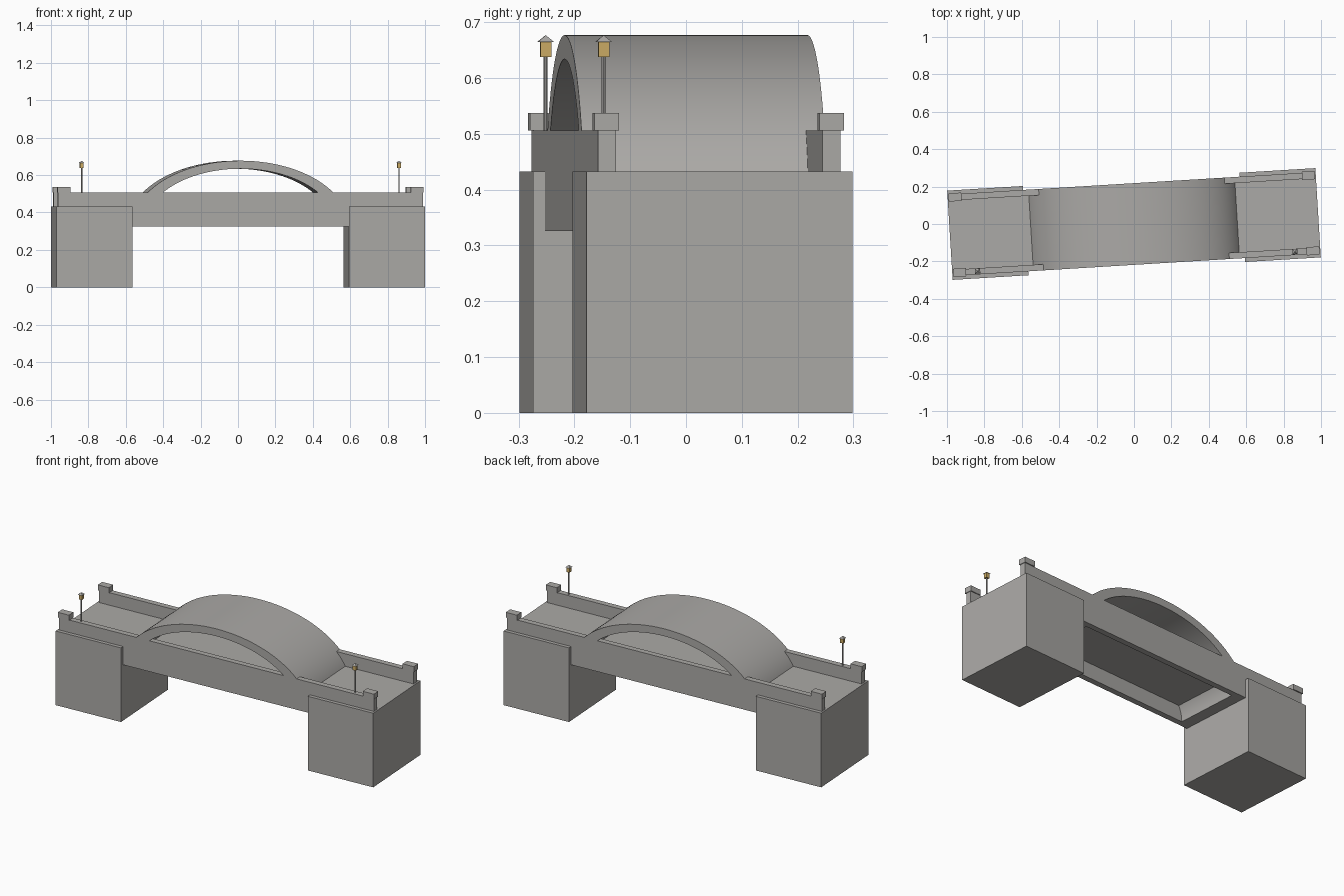
import bpy, bmesh, math
from mathutils import Matrix

cube = bpy.data.objects.get("Cube")
if cube:
    bpy.data.objects.remove(cube, do_unlink=True)

TURN = Matrix.Rotation(math.radians(3.5), 4, 'Z')   # whole bridge sits slightly turned

# Main sizes
HALF_LEN, HALF_WID = 0.986, 0.239
INNER = 0.58                      # inner face of the abutments
DECK, RAIL, UNDER = 0.433, 0.506, 0.326
SIDE, THICK = 0.218, 0.033        # outer face and thickness of the side walls


def material(name, rgb):
    mat = bpy.data.materials.new(name)
    mat.use_nodes = True
    mat.diffuse_color = (*rgb, 1)
    mat.node_tree.nodes["Principled BSDF"].inputs["Base Color"].default_value = (*rgb, 1)
    return mat


stone = material("grey_stone", (0.41, 0.40, 0.385))
gold = material("lamp_gold", (0.60, 0.41, 0.13))


def finish(name, bm, mat):
    bmesh.ops.recalc_face_normals(bm, faces=bm.faces)
    mesh = bpy.data.meshes.new(name)
    bm.to_mesh(mesh)
    bm.free()
    mesh.materials.append(mat)
    obj = bpy.data.objects.new(name, mesh)
    bpy.context.collection.objects.link(obj)
    obj.matrix_world = TURN
    return obj


def box(name, x0, x1, y0, y1, z0, z1, mat=stone):
    bm = bmesh.new()
    centre = Matrix.Translation(((x0 + x1) / 2, (y0 + y1) / 2, (z0 + z1) / 2))
    size = Matrix.Diagonal((abs(x1 - x0), abs(y1 - y0), abs(z1 - z0), 1))
    bmesh.ops.create_cube(bm, size=1, matrix=centre @ size)
    return finish(name, bm, mat)


def cone(name, x, y, z0, z1, r0, r1, sides, mat, spin=0.0):
    bm = bmesh.new()
    place = Matrix.Translation((x, y, (z0 + z1) / 2)) @ Matrix.Rotation(spin, 4, 'Z')
    bmesh.ops.create_cone(bm, cap_ends=True, segments=sides, radius1=r0,
                          radius2=r1, depth=z1 - z0, matrix=place)
    return finish(name, bm, mat)


def extrude_profile(name, points, y0, y1, mat=stone):
    bm = bmesh.new()
    face = bm.faces.new([bm.verts.new((x, y0, z)) for x, z in points])
    moved = bmesh.ops.extrude_face_region(bm, geom=[face])["geom"]
    verts = [v for v in moved if isinstance(v, bmesh.types.BMVert)]
    bmesh.ops.translate(bm, verts=verts, vec=(0, y1 - y0, 0))
    return finish(name, bm, mat)


def half_ellipse(a, b, steps=48):
    return [(a * math.cos(math.pi * i / steps), UNDER + b * math.sin(math.pi * i / steps))
            for i in range(steps + 1)]


# Deck slab between the abutments
box("deck", -INNER, INNER, -SIDE + THICK, SIDE - THICK, DECK - 0.02, DECK)

# Vault covering the span across the full width
vault = extrude_profile("arch_vault",
                        half_ellipse(INNER, 0.351) + half_ellipse(0.513, 0.308)[::-1],
                        -SIDE, SIDE)
bpy.context.view_layer.objects.active = vault
vault.select_set(True)
bpy.ops.object.shade_smooth_by_angle(angle=math.radians(30))
vault.select_set(False)

# Side walls: parapet along the whole length, girder below it across the span
END = 0.977
wall = [(-END, RAIL), (-END, DECK), (-INNER, DECK), (-INNER, UNDER),
        (INNER, UNDER), (INNER, DECK), (END, DECK), (END, RAIL)]
for side, s in (("front", -1), ("back", 1)):
    extrude_profile(side + "_side_wall", wall, s * (SIDE - THICK), s * SIDE)

for end, e in (("right", -1), ("left", 1)):
    # Abutment blocks
    box(end + "_abutment", e * INNER, e * HALF_LEN, -HALF_WID, HALF_WID, 0, DECK)

    # Blocks capping the ends of the parapets
    for side, s in (("front", -1), ("back", 1)):
        box(f"{side}_{end}_end_block", e * 0.912, e * 0.981,
            s * (SIDE - THICK - 0.005), s * (SIDE + 0.006), RAIL, 0.537)

    # Lamps on the front parapet
    x, y = e * 0.85, -0.2
    cone(end + "_lamp_post", x, y, RAIL, 0.638, 0.0037, 0.0037, 8, stone)
    box(end + "_lantern", x - 0.0098, x + 0.0098, y - 0.0098, y + 0.0098, 0.638, 0.665, gold)
    cone(end + "_lantern_roof", x, y, 0.665, 0.677, 0.0198, 0, 4, stone, math.pi / 4)
